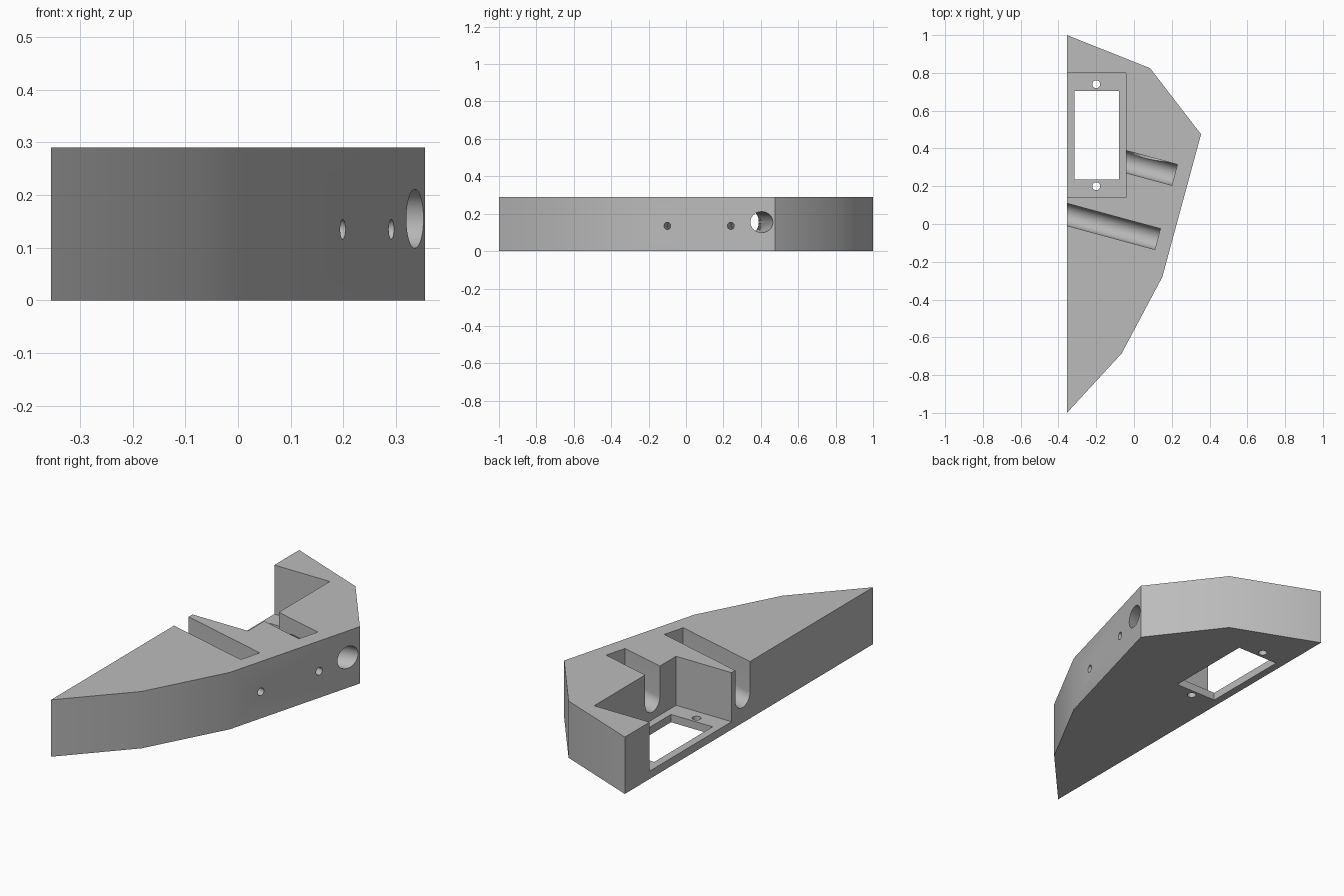
import bpy, bmesh, math
from mathutils import Vector

cube = bpy.data.objects.get("Cube")
if cube:
    bpy.data.objects.remove(cube, do_unlink=True)

HEIGHT = 0.29
grey = bpy.data.materials.new("plain grey")
grey.use_nodes = True
COLOUR = (0.5, 0.5, 0.5, 1)
grey.diffuse_color = COLOUR
grey.node_tree.nodes["Principled BSDF"].inputs["Base Color"].default_value = COLOUR


def prism(name, points, sweep):
    """Sweep a closed outline along a vector."""
    bm = bmesh.new()
    face = bm.faces.new([bm.verts.new(p) for p in points])
    swept = bmesh.ops.extrude_face_region(bm, geom=[face])["geom"]
    bmesh.ops.translate(bm, vec=sweep, verts=[v for v in swept if isinstance(v, bmesh.types.BMVert)])
    bmesh.ops.recalc_face_normals(bm, faces=bm.faces)
    mesh = bpy.data.meshes.new(name)
    bm.to_mesh(mesh)
    bm.free()
    mesh.materials.append(grey)
    obj = bpy.data.objects.new(name, mesh)
    bpy.context.collection.objects.link(obj)
    return obj


def box(name, x0, x1, y0, y1, z0, z1):
    return prism(name, [(x0, y0, z0), (x1, y0, z0), (x1, y1, z0), (x0, y1, z0)], (0, 0, z1 - z0))


def channel(name, start, end, radius, open_top=False, sides=40):
    """Round bore between two points, or a U-shaped slot open at the top."""
    start, end = Vector(start), Vector(end)
    along = end - start
    side = Vector((-along.y, along.x, 0)).normalized()
    up = Vector((0, 0, 1))
    if open_top:
        half = sides // 2
        pts = [start + radius * (side * math.cos(math.pi * i / half) - up * math.sin(math.pi * i / half))
               for i in range(half + 1)]
        pts += [start - side * radius + up * HEIGHT, start + side * radius + up * HEIGHT]
    else:
        pts = [start + radius * (side * math.cos(math.tau * i / sides) + up * math.sin(math.tau * i / sides))
               for i in range(sides)]
    return prism(name, pts, along)


# Main wedge-shaped block
outline = [(-0.355, -1), (-0.065, -0.685), (0.15, -0.28), (0.355, 0.475), (0.085, 0.825), (-0.355, 1)]
body = prism("body", [(x, y, 0) for x, y in outline], (0, 0, HEIGHT))

# Open pocket and the window through its floor
cutters = [
    box("pocket_cutter", -0.5, -0.042, 0.14, 0.80, 0.04, 0.5),
    box("window_cutter", -0.315, -0.08, 0.235, 0.705, -0.1, 0.1),
]

# Screw holes through the pocket floor
for i, y in enumerate((0.20, 0.74)):
    ring = [(-0.2 + 0.021 * math.cos(math.tau * k / 24), y + 0.021 * math.sin(math.tau * k / 24), -0.1)
            for k in range(24)]
    cutters.append(prism(f"screw_hole_cutter_{i}", ring, (0, 0, 0.2)))

# Slanted slots, each with a narrow bore on to the outer face
direction = Vector((0.965, -0.262, 0)).normalized()
for name, end, length in (("long", (0.125, -0.08, 0.135), 0.65), ("short", (0.215, 0.26, 0.135), 0.34)):
    end = Vector(end)
    cutters.append(channel(name + "_slot_cutter", end - direction * length, end, 0.057, open_top=True))
    cutters.append(channel(name + "_bore_cutter", end - direction * 0.03, end + direction * 0.2, 0.019, sides=24))

# Wide bore from the outer face into the short slot
cutters.append(channel("wide_bore_cutter", (0.485, 0.433, 0.155), (-0.1, 0.321, 0.155), 0.056))

for cutter in cutters:
    cutter.hide_render = True
    mod = body.modifiers.new(cutter.name, "BOOLEAN")
    mod.operation = "DIFFERENCE"
    mod.solver = "EXACT"
    mod.object = cutter

# Apply the cuts and drop the cutters
bpy.ops.object.select_all(action="DESELECT")
body.select_set(True)
bpy.context.view_layer.objects.active = body
for mod in list(body.modifiers):
    bpy.ops.object.modifier_apply(modifier=mod.name)
for cutter in cutters:
    bpy.data.objects.remove(cutter, do_unlink=True)
bpy.ops.object.shade_smooth_by_angle(angle=math.radians(32))
